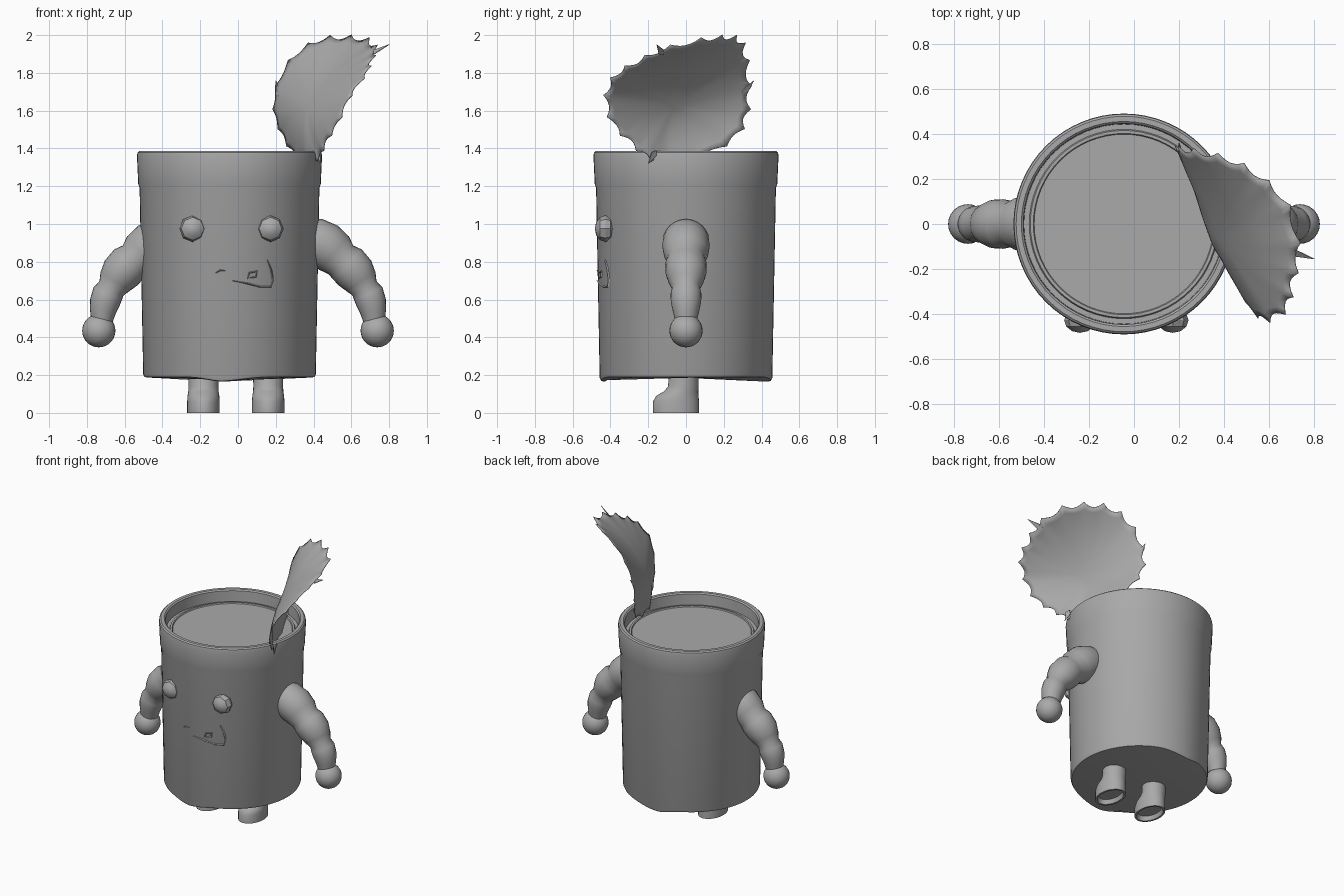
import bpy, bmesh, math
from mathutils import Vector

cube = bpy.data.objects.get("Cube")
if cube:
    bpy.data.objects.remove(cube)

grey = bpy.data.materials.new("plain grey")
grey.use_nodes = True
COLOUR = (0.4, 0.4, 0.4, 1)
grey.diffuse_color = COLOUR
grey.node_tree.nodes["Principled BSDF"].inputs["Base Color"].default_value = COLOUR

CX = -0.045  # can axis


def finish(name, bm, angle=35):
    bmesh.ops.recalc_face_normals(bm, faces=bm.faces)
    mesh = bpy.data.meshes.new(name)
    bm.to_mesh(mesh)
    bm.free()
    mesh.materials.append(grey)
    ob = bpy.data.objects.new(name, mesh)
    bpy.context.collection.objects.link(ob)
    bpy.ops.object.select_all(action='DESELECT')
    ob.select_set(True)
    bpy.context.view_layer.objects.active = ob
    bpy.ops.object.shade_smooth_by_angle(angle=math.radians(angle))
    return ob


def loft(name, rings, caps=True, angle=35):
    """Skin a list of equally long closed point rings."""
    bm = bmesh.new()
    rows = [[bm.verts.new(p) for p in ring] for ring in rings]
    n = len(rows[0])
    for a, b in zip(rows, rows[1:]):
        for i in range(n):
            j = (i + 1) % n
            bm.faces.new((a[i], a[j], b[j], b[i]))
    if caps:
        bm.faces.new(rows[0])
        bm.faces.new(rows[-1])
    return finish(name, bm, angle)


def ellipse(cx, cy, z, rx, ry, n=32):
    angles = [math.tau * i / n for i in range(n)]
    return [(cx + rx * math.cos(a), cy + ry * math.sin(a), z) for a in angles]


def spline(pts, t):
    """Closed smooth curve through pts, t in 0..1."""
    n = len(pts)
    i, f = int(t * n), (t * n) % 1
    p0, p1, p2, p3 = (Vector(pts[(i + k) % n]) for k in (-1, 0, 1, 2))
    return (p1 + (p2 - p0) * f / 2 + (p0 - p1 * 2.5 + p2 * 2 - p3 / 2) * f ** 2
            + (p1 * 1.5 - p0 / 2 - p2 * 1.5 + p3 / 2) * f ** 3)


# Can body: outer wall, rolled rim, recessed top plate
profile = [(0.43, 0.187), (0.45, 0.19), (0.457, 0.205), (0.476, 1.19), (0.483, 1.21),
           (0.49, 1.36), (0.487, 1.378), (0.478, 1.386), (0.455, 1.386), (0.446, 1.378),
           (0.443, 1.30), (0.42, 1.30), (0.415, 1.312), (0.402, 1.312), (0.398, 1.305)]
rings = []
for r, z in profile:
    ring = ellipse(CX, 0, z, r, r, 64)
    if z < 0.3:  # sagging lower edge at front and back
        ring = [(x, y, z - 0.024 * max(0, abs(y) / r - 0.9) * 10
                 * max(0, 1 - abs(x + 0.1) / 0.25)) for x, y, z in ring]
    rings.append(ring)
loft("can_body", rings)

# Legs with forward feet and hollow soles
leg = [(0.03, -0.053, 0.062, 0.095), (0, -0.053, 0.072, 0.108), (0, -0.053, 0.086, 0.122),
       (0.06, -0.053, 0.086, 0.122), (0.09, -0.046, 0.084, 0.112), (0.115, -0.025, 0.08, 0.09),
       (0.14, -0.014, 0.079, 0.081), (0.22, -0.012, 0.08, 0.078)]
for side, x in (("left", 0.16), ("right", -0.183)):
    loft(side + "_leg", [ellipse(x, cy, z, rx, ry) for z, cy, rx, ry in leg])

# Arms: three bulging segments and a ball hand
arm = [(0.36, 0.92, 0.11), (0.41, 0.91, 0.122), (0.46, 0.885, 0.126), (0.51, 0.845, 0.118),
       (0.545, 0.81, 0.1), (0.58, 0.785, 0.11), (0.62, 0.74, 0.108), (0.65, 0.695, 0.092),
       (0.67, 0.66, 0.074), (0.69, 0.63, 0.082), (0.705, 0.585, 0.08), (0.715, 0.54, 0.07),
       (0.72, 0.49, 0.058)]
for side, s in (("left", 1), ("right", -1)):
    rings = []
    for i, (x, z, r) in enumerate(arm):
        a, b = arm[max(i - 1, 0)], arm[min(i + 1, len(arm) - 1)]
        across = Vector((a[1] - b[1], 0, b[0] - a[0])).normalized()
        rings.append([((x + r * px * across.x) * s, r * py, z + r * px * across.z)
                      for px, py, _ in ellipse(0, 0, 0, 1, 1, 24)])
    loft(side + "_arm", rings, angle=50)
    bm = bmesh.new()
    bmesh.ops.create_uvsphere(bm, u_segments=24, v_segments=16, radius=0.088)
    bmesh.ops.translate(bm, verts=bm.verts, vec=(0.737 * s, 0, 0.435))
    finish(side + "_hand", bm)

# Faceted eyes with the pole facing forward
for side, x in (("left", 0.172), ("right", -0.24)):
    bm = bmesh.new()
    bmesh.ops.create_uvsphere(bm, u_segments=8, v_segments=6, radius=0.07)
    for v in bm.verts:
        v.co = (x + v.co.x, -0.427 - v.co.z * 0.8, 0.975 + v.co.y)
    finish(side + "_eye", bm, 30)

# Crooked mouth: thin strokes laid on the can wall
strokes = [[(0.155, 0.81), (0.175, 0.76), (0.186, 0.7), (0.175, 0.668), (0.12, 0.667),
            (0.05, 0.685), (-0.03, 0.7)],
           [(0.05, 0.71), (0.06, 0.742), (0.1, 0.75), (0.095, 0.72), (0.06, 0.715)],
           [(-0.12, 0.74), (-0.095, 0.755), (-0.065, 0.752)]]
bm = bmesh.new()
for path in strokes:
    rows = []
    for i, (x, z) in enumerate(path):
        w = 0.0045 if 0 < i < len(path) - 1 else 0.0015
        a, b = path[max(i - 1, 0)], path[min(i + 1, len(path) - 1)]
        d = Vector((a[1] - b[1], b[0] - a[0])).normalized() * w
        row = []
        for k, lift in ((-1, 0), (0, 0.006), (1, 0)):
            px, pz = x + d.x * k, z + d.y * k
            wall = 0.4575 + (pz - 0.205) * 0.0193
            row.append(bm.verts.new((px, -math.sqrt(wall ** 2 - (px - CX) ** 2) - lift, pz)))
        rows.append(row)
    for a, b in zip(rows, rows[1:]):
        for k in (0, 1):
            bm.faces.new((a[k], a[k + 1], b[k + 1], b[k]))
finish("mouth", bm)

# Torn lid: curled sheet with a toothed edge
edge = [(0.37, -0.1, 1.33), (0.43, -0.2, 1.345), (0.47, -0.3, 1.43), (0.535, -0.4, 1.54),
        (0.6, -0.43, 1.68), (0.68, -0.38, 1.79), (0.71, -0.27, 1.86), (0.735, -0.12, 1.93),
        (0.69, 0.08, 1.98), (0.57, 0.21, 1.995), (0.43, 0.29, 1.98), (0.29, 0.325, 1.89),
        (0.2, 0.34, 1.73), (0.19, 0.33, 1.58), (0.235, 0.27, 1.46), (0.3, 0.1, 1.36)]
centre = Vector((0.375, -0.055, 1.63))
normal = Vector((-0.8, -0.39, 0.45)).normalized()
TEETH, STEPS = 20, 120
rings = []
for k in range(1, 11):
    t = k / 10
    ring = []
    for i in range(STEPS):
        d = spline(edge, i / STEPS) - centre
        tooth = abs((i / STEPS * TEETH) % 1 - 0.5) * 2
        d *= 1 - 0.075 * (1 - tooth ** 2) * t ** 6 + 0.02 * t ** 6
        off = normal * d.dot(normal)
        ring.append(centre + (d - off) * t + off * t * t)
    rings.append(ring)
lid = loft("torn_lid", rings, caps=False, angle=60)
bm = bmesh.new()
bm.from_mesh(lid.data)
bmesh.ops.holes_fill(bm, edges=[e for e in bm.edges if e.is_boundary and all(
    (v.co - centre).length < 0.08 for v in e.verts)], sides=0)
# Long barbs at the corners of the tear
for root, tip in (((0.72, -0.13, 1.91), (0.8, -0.155, 1.95)),
                  ((0.21, 0.31, 1.7), (0.2, 0.36, 1.76)),
                  ((0.43, -0.17, 1.37), (0.435, -0.2, 1.32))):
    root, tip = Vector(root), Vector(tip)
    side = (tip - root).cross(normal).normalized() * 0.018
    inner = root - (tip - root) * 0.4
    bm.faces.new([bm.verts.new(p) for p in (inner, root - side, tip, root + side)])
bm.to_mesh(lid.data)
bm.free()
thick = lid.modifiers.new("sheet thickness", 'SOLIDIFY')
thick.thickness = 0.004
thick.offset = 0
